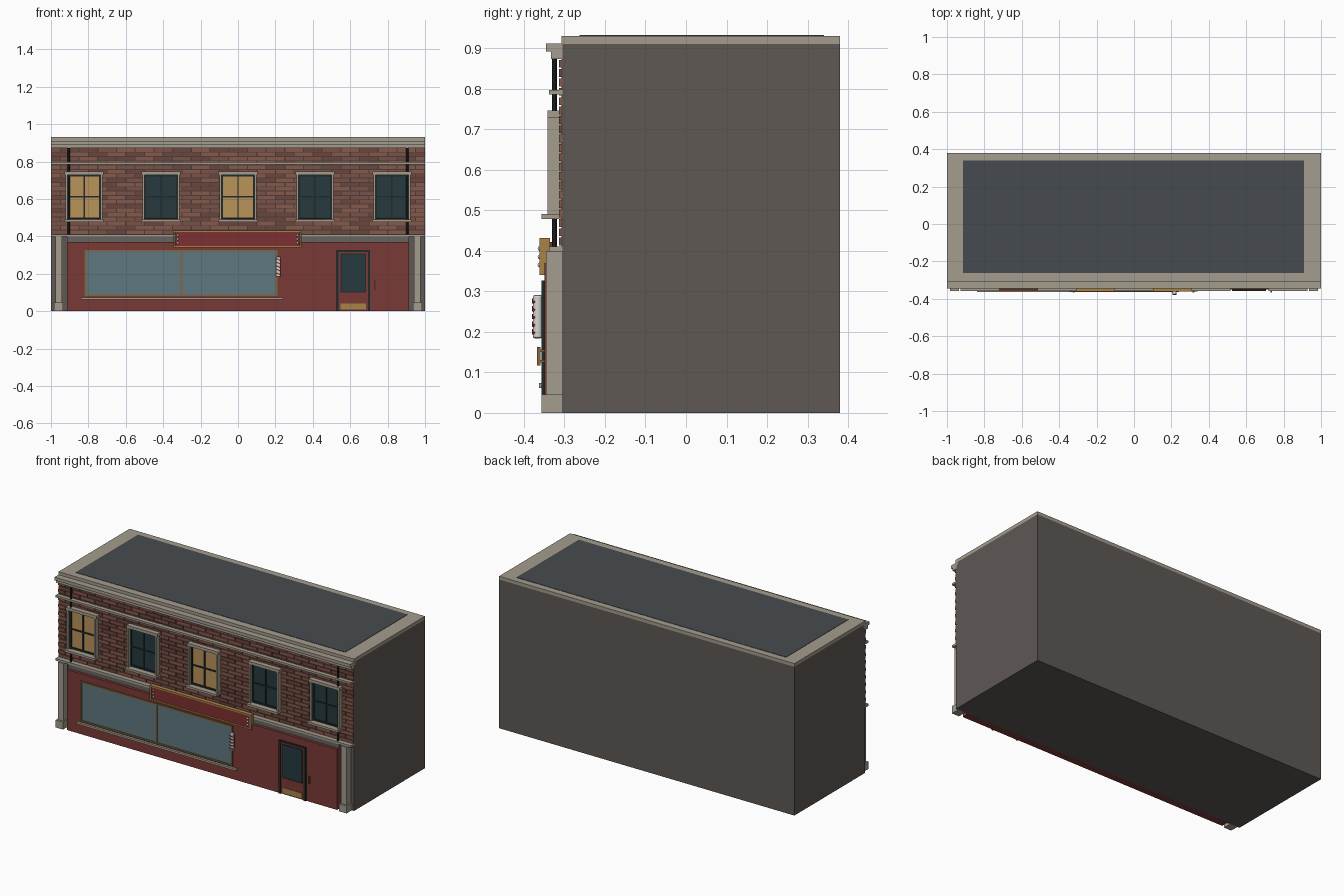
import bpy, bmesh, math, random
from mathutils import Matrix, Vector

if "Cube" in bpy.data.objects:
    bpy.data.objects.remove(bpy.data.objects["Cube"])

random.seed(4)
mats = {}


def material(name, hexcode):
    m = bpy.data.materials.new(name)
    srgb = [int(hexcode[i:i + 2], 16) / 255 for i in (0, 2, 4)]
    m.diffuse_color = [((c + 0.055) / 1.055) ** 2.4 for c in srgb] + [1]
    m.use_nodes = True
    m.node_tree.nodes["Principled BSDF"].inputs["Base Color"].default_value = m.diffuse_color
    mats[name] = m


for n, h in dict(wall="5E5854", stone="A39C8E", roof="464B50", mortar="4A3C38", brick_a="7A5146",
                 brick_b="86594B", brick_c="6C463D", red="7A3A36", dark="22292A", glass_dark="263A3F",
                 glass_lit="B8935A", shop_glass="5F7780", bronze="84663F", gold="A98246",
                 fascia="66645F", sign_red="7E2F30", white="D8D8D2", pole_red="9A3030").items():
    material(n, h)


def add_box(bm, x0, x1, y0, y1, z0, z1, rot=None):
    size = Matrix.Diagonal((x1 - x0, y1 - y0, z1 - z0, 1))
    place = Matrix.Translation(((x0 + x1) / 2, (y0 + y1) / 2, (z0 + z1) / 2))
    bmesh.ops.create_cube(bm, size=1, matrix=place @ (rot or Matrix()) @ size)


def finish(bm, name, mat):
    me = bpy.data.meshes.new(name)
    bm.to_mesh(me)
    bm.free()
    me.materials.append(mats[mat])
    ob = bpy.data.objects.new(name, me)
    bpy.context.collection.objects.link(ob)
    return ob


def boxes(name, mat, *dims):
    bm = bmesh.new()
    for d in dims:
        add_box(bm, *d)
    return finish(bm, name, mat)


def frame(x0, x1, y0, y1, z0, z1, t):
    """Four bars around a rectangular opening."""
    return [(x0, x0 + t, y0, y1, z0, z1), (x1 - t, x1, y0, y1, z0, z1),
            (x0 + t, x1 - t, y0, y1, z0, z0 + t), (x0 + t, x1 - t, y0, y1, z1 - t, z1)]


def mirrored(x0, x1, *rest):
    return [(x0, x1, *rest), (-x1, -x0, *rest)]


# Main block, coping and flat roof
boxes("building_body", "wall", (-1, 1, -0.305, 0.38, 0, 0.91))
boxes("coping", "stone", (-1, 1, -0.307, 0.38, 0.91, 0.93))
boxes("roof_panel", "roof", (-0.915, 0.91, -0.263, 0.34, 0.925, 0.932))

# Cornice and string courses
boxes("cornice", "stone", (-1, 1, -0.345, -0.29, 0.892, 0.911), (-1, 1, -0.333, -0.3, 0.873, 0.892))
boxes("upper_string_course", "stone", (-1, 1, -0.338, -0.304, 0.785, 0.797))
boxes("lower_string_course", "stone", (-1, 1, -0.338, -0.304, 0.398, 0.411))

# Upper brickwork in running bond
boxes("mortar_bed", "mortar", (-0.998, 0.998, -0.307, -0.30, 0.411, 0.873))
brick_sets = {k: bmesh.new() for k in ("brick_a", "brick_b", "brick_c")}
rows, length = 20, 0.1
pitch = (0.873 - 0.411) / rows
for r in range(rows):
    z = 0.411 + r * pitch
    x = -1 - (length / 2 if r % 2 else 0)
    while x < 0.999:
        a, b = max(x + 0.003, -1), min(x + length - 0.003, 1)
        if b - a > 0.01:
            add_box(brick_sets[random.choice(list(brick_sets))], a, b, -0.313, -0.304,
                    z + 0.002, z + pitch - 0.002)
        x += length
for k, bm in brick_sets.items():
    finish(bm, "bricks_" + k[-1], k)

# Upper windows
for i in range(5):
    c = (i - 2) * 0.4115
    tag = "window_%d_" % (i + 1)
    boxes(tag + "glass", "glass_dark" if i % 2 or i == 4 else "glass_lit",
          (c - 0.088, c + 0.088, -0.32, -0.306, 0.495, 0.727))
    boxes(tag + "sash", "dark", *frame(c - 0.09, c + 0.09, -0.327, -0.306, 0.493, 0.729, 0.009),
          (c - 0.004, c + 0.004, -0.326, -0.31, 0.5, 0.72),
          (c - 0.082, c + 0.082, -0.326, -0.31, 0.608, 0.616))
    boxes(tag + "surround", "stone", *[(c + s - 0.005, c + s + 0.005, -0.342, -0.306, 0.49, 0.728)
                                       for s in (-0.094, 0.094)])
    boxes(tag + "lintel", "stone", (c - 0.105, c + 0.105, -0.342, -0.306, 0.728, 0.746))
    boxes(tag + "sill", "stone", (c - 0.105, c + 0.105, -0.357, -0.306, 0.478, 0.491))

# Downpipes
bm = bmesh.new()
for s in (-1, 1):
    bmesh.ops.create_cone(bm, cap_ends=True, segments=10, radius1=0.006, radius2=0.006, depth=0.5,
                          matrix=Matrix.Translation((s * 0.905, -0.324, 0.623)))
finish(bm, "downpipes", "dark")

# Shopfront panel, fascia and corner pilasters
boxes("shopfront_panel", "red", (-0.915, 0.915, -0.349, -0.304, 0, 0.37))
boxes("shopfront_fascia", "fascia", (-0.915, 0.915, -0.332, -0.304, 0.37, 0.398))
boxes("pilasters", "stone", *mirrored(0.94, 0.977, -0.345, -0.304, 0.045, 0.398))
boxes("pilaster_bases", "stone", *mirrored(0.935, 0.985, -0.357, -0.304, 0, 0.045))

# Display window
boxes("display_glass", "shop_glass", (-0.815, 0.205, -0.352, -0.345, 0.085, 0.322))
boxes("display_frame", "bronze", *frame(-0.82, 0.21, -0.357, -0.346, 0.08, 0.327, 0.009),
      (-0.307, -0.298, -0.357, -0.346, 0.085, 0.32))
boxes("display_sill", "stone", (-0.84, 0.24, -0.363, -0.346, 0.062, 0.074))

# Door
boxes("door_frame", "dark", (0.525, 0.537, -0.357, -0.346, 0, 0.327),
      (0.695, 0.707, -0.357, -0.346, 0, 0.327), (0.537, 0.695, -0.357, -0.346, 0.316, 0.327))
boxes("door_leaf", "red", (0.537, 0.695, -0.353, -0.346, 0.002, 0.316))
boxes("door_glass", "glass_dark", (0.553, 0.68, -0.355, -0.35, 0.105, 0.303))
boxes("door_glass_trim", "dark", *frame(0.549, 0.684, -0.3565, -0.35, 0.101, 0.307, 0.004))
boxes("kick_plate", "gold", (0.549, 0.684, -0.356, -0.35, 0.01, 0.042))
boxes("pull_handle", "bronze", (0.73, 0.738, -0.367, -0.359, 0.117, 0.163),
      (0.731, 0.737, -0.36, -0.348, 0.124, 0.13), (0.731, 0.737, -0.36, -0.348, 0.15, 0.156))

# Blank sign board with end bulbs
boxes("sign_board", "sign_red", (-0.335, 0.33, -0.358, -0.331, 0.348, 0.422))
boxes("sign_frame", "gold", *frame(-0.345, 0.34, -0.361, -0.335, 0.34, 0.431, 0.009))
bm = bmesh.new()
for x in (-0.322, 0.317):
    for z in (0.365, 0.385, 0.405):
        bmesh.ops.create_uvsphere(bm, u_segments=10, v_segments=6, radius=0.006,
                                  matrix=Matrix.Translation((x, -0.36, z)))
finish(bm, "sign_bulbs", "white")

# Striped pole with rounded ends
bm = bmesh.new()
bmesh.ops.create_cone(bm, cap_ends=True, segments=16, radius1=0.012, radius2=0.012, depth=0.107,
                      matrix=Matrix.Translation((0.216, -0.366, 0.2375)))
pole = finish(bm, "striped_pole", "white")
bev = pole.modifiers.new("round_ends", "BEVEL")
bev.width, bev.segments, bev.limit_method = 0.005, 2, "ANGLE"
bm = bmesh.new()
for k in range(5):
    z = 0.2 + k * 0.019
    add_box(bm, 0.206, 0.226, -0.380, -0.372, z - 0.003, z + 0.003, Matrix.Rotation(math.radians(22), 4, "Y"))
finish(bm, "pole_stripes", "pole_red")
boxes("pole_bracket", "dark", (0.211, 0.221, -0.36, -0.346, 0.2, 0.275))
